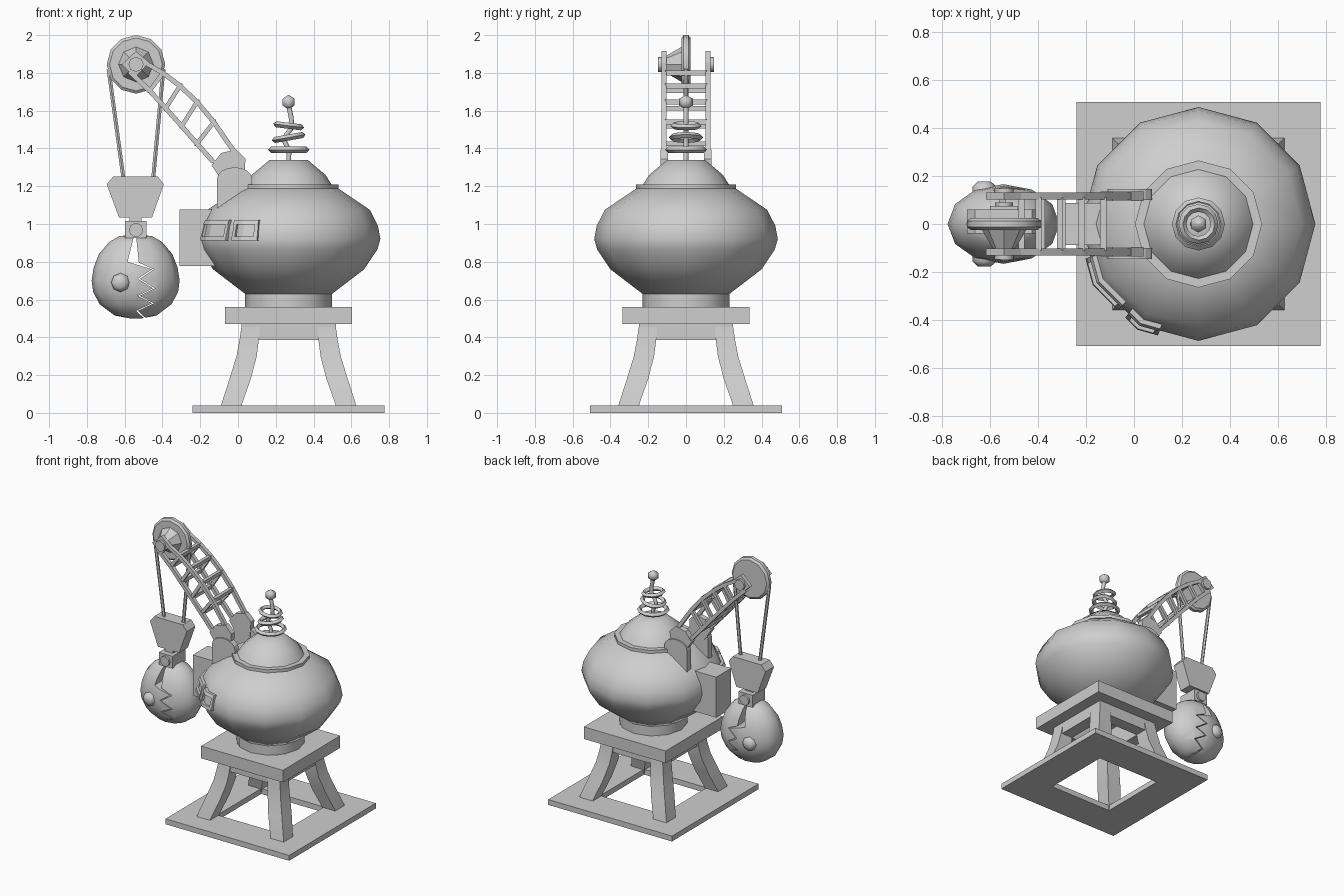
import bpy, bmesh, math
from mathutils import Vector

if "Cube" in bpy.data.objects:
    bpy.data.objects.remove(bpy.data.objects["Cube"])

CX = 0.268  # centre line of the stand and cabin
grey = bpy.data.materials.new("light grey")
grey.diffuse_color = (0.62, 0.62, 0.62, 1)
grey.use_nodes = True
grey.node_tree.nodes["Principled BSDF"].inputs["Base Color"].default_value = grey.diffuse_color


def finish(name, bm, smooth=None):
    bmesh.ops.recalc_face_normals(bm, faces=bm.faces[:])
    me = bpy.data.meshes.new(name)
    bm.to_mesh(me)
    bm.free()
    me.materials.append(grey)
    ob = bpy.data.objects.new(name, me)
    bpy.context.collection.objects.link(ob)
    bpy.ops.object.select_all(action='DESELECT')
    ob.select_set(True)
    bpy.context.view_layer.objects.active = ob
    if smooth:
        bpy.ops.object.shade_smooth_by_angle(angle=math.radians(smooth))
    return ob


def loft(name, loops, closed=False, smooth=None):
    """Skin a row of equal point loops; cap the ends or join them in a ring."""
    bm = bmesh.new()
    vs = [[bm.verts.new(p) for p in lp] for lp in loops]
    n = len(vs[0])
    for i in range(len(vs) - (0 if closed else 1)):
        a, b = vs[i], vs[(i + 1) % len(vs)]
        for j in range(n):
            k = (j + 1) % n
            bm.faces.new((a[j], a[k], b[k], b[j]))
    if not closed:
        bm.faces.new(vs[0])
        bm.faces.new(vs[-1])
    return finish(name, bm, smooth)


def lathe(name, profile, c, seg=12, axis='Z', squash=1.0, smooth=50, phase=0.0):
    loops = []
    for r, h in profile:
        lp = []
        for i in range(seg):
            a = 2 * math.pi * (i + phase) / seg
            u, v = r * math.cos(a), r * math.sin(a)
            lp.append((c[0] + u, c[1] + v * squash, c[2] + h) if axis == 'Z'
                      else (c[0] + u, c[1] + h, c[2] + v))
        loops.append(lp)
    return loft(name, loops, smooth=smooth)


def prism(name, pts, y0, y1):
    return loft(name, [[(x, y, z) for x, z in pts] for y in (y0, y1)])


def box(name, x0, x1, y0, y1, z0, z1):
    return prism(name, [(x0, z0), (x1, z0), (x1, z1), (x0, z1)], y0, y1)


def square(h, z):
    return [(CX + sx * h, sy * h, z) for sx, sy in ((-1, -1), (1, -1), (1, 1), (-1, 1))]


def square_ring(name, out, inn, z0, z1):
    loft(name, [square(out, z0), square(out, z1), square(inn, z1), square(inn, z0)], closed=True)


def tube(name, pts, r, seg=8, smooth=50):
    pts = [Vector(p) for p in pts]
    loops = []
    for i, p in enumerate(pts):
        d = (pts[min(i + 1, len(pts) - 1)] - pts[max(i - 1, 0)]).normalized()
        u = d.cross(Vector((0, 1, 0)) if abs(d.y) < 0.9 else Vector((0, 0, 1))).normalized()
        v = d.cross(u)
        loops.append([p + r * (math.cos(a) * u + math.sin(a) * v)
                      for a in (2 * math.pi * (k + 0.5) / seg for k in range(seg))])
    loft(name, loops, smooth=smooth)


# Stand: plate, splayed legs, upper frame and slab
square_ring("base_plate", 0.508, 0.257, 0, 0.04)
square_ring("leg_frame", 0.25, 0.16, 0.385, 0.47)
square_ring("top_slab", 0.336, 0.165, 0.47, 0.56)
for sx in (-1, 1):
    for sy in (-1, 1):
        loops = []
        for z, a, b in ((0.0, 0.256, 0.365), (0.05, 0.246, 0.355), (0.18, 0.2, 0.313),
                        (0.3, 0.169, 0.276), (0.385, 0.158, 0.26), (0.475, 0.15, 0.247)):
            loops.append([(CX + sx * x, sy * y, z) for x, y in ((a, a), (b, a), (b, b), (a, b))])
        loft("leg", loops, smooth=40)

# Cabin: neck, round body, collar and dome
lathe("neck", [(0.23, 0.555), (0.23, 0.64)], (CX, 0, 0))
lathe("body", [(0.23, 0.63), (0.40, 0.76), (0.47, 0.865), (0.486, 0.92), (0.473, 0.99),
               (0.43, 1.075), (0.26, 1.19)], (CX, 0, 0), smooth=60)
lathe("collar", [(0.264, 1.18), (0.264, 1.21)], (CX, 0, 0))
lathe("dome", [(0.23, 1.205), (0.195, 1.26), (0.1, 1.34)], (CX, 0, 0))

# Antenna: wavy stem, tilted rings and tip ball
tube("antenna_stem", [(CX, 0, 1.33), (0.27, 0, 1.39), (0.245, 0, 1.44), (0.255, 0, 1.47),
                      (0.285, 0, 1.51), (0.282, 0, 1.56), (CX, 0, 1.63)], 0.014)
for z, r, tilt in ((1.393, 0.094, 0), (1.458, 0.075, -10), (1.52, 0.067, 7)):
    bpy.ops.mesh.primitive_torus_add(major_radius=r, minor_radius=0.016, major_segments=12,
                                     minor_segments=4, location=(CX, 0, z),
                                     rotation=(0, math.radians(tilt), 0))
    ring = bpy.context.object
    ring.name = "antenna_ring"
    ring.data.materials.append(grey)
    bpy.ops.object.shade_smooth_by_angle(angle=math.radians(65))
lathe("antenna_ball", [(0.004, -0.037), (0.036, -0.018), (0.036, 0.018), (0.004, 0.037)],
      (CX, 0, 1.645), seg=6, phase=0.5, smooth=65)


# Windows that wrap around the corners of the twelve-sided body
def wall(deg, z, off):
    r = 0.486 - 0.013 * (z - 0.92) / 0.07 if z < 0.99 else 0.473 - 0.043 * (z - 0.99) / 0.085
    r = r * math.cos(math.radians(15)) / math.cos(math.radians(deg % 30 - 15)) + off
    a = math.radians(deg)
    return (CX + r * math.cos(a), r * math.sin(a), z)


def bent_bar(name, angles, z0, z1, off):
    loft(name, [[wall(a, z0, -0.02), wall(a, z0, off), wall(a, z1, off), wall(a, z1, -0.02)]
                for a in angles])


for a0, mid, a1 in ((197, 210, 227), (232, 240, 250)):
    bent_bar("window_sill", (a0, mid, a1), 0.912, 0.934, 0.02)
    bent_bar("window_head", (a0, mid, a1), 0.998, 1.02, 0.02)
    bent_bar("window_side", (a0, a0 + 2.5), 0.912, 1.02, 0.02)
    bent_bar("window_side", (a1 - 2.5, a1), 0.912, 1.02, 0.02)
    bent_bar("window_pane", (a0 + 1, mid, a1 - 1), 0.93, 1.0, 0.004)

# Counterweight box behind the cabin
box("rear_box", -0.31, -0.1, -0.088, 0.088, 0.777, 1.078)

# Crane arm: two ladder sides, cross rungs, feet, tips and brackets
UP = [(-0.48, 1.86), (-0.39, 1.81), (-0.30, 1.742), (-0.21, 1.657), (-0.12, 1.55), (-0.01, 1.39)]
LOW = [(-0.585, 1.80), (-0.475, 1.695), (-0.39, 1.602), (-0.305, 1.507), (-0.225, 1.415),
       (-0.14, 1.32)]


def inset(p, q, t=0.026):
    p, q = Vector(p), Vector(q)
    return tuple(p + (q - p).normalized() * t)


bracket = [(-0.11, 1.0), (0.075, 1.0), (0.075, 1.24)]
bracket += [(-0.018 + 0.093 * math.cos(a), 1.24 + 0.06 * math.sin(a))
            for a in (math.pi * k / 8 for k in range(1, 8))] + [(-0.11, 1.24)]
for s in (-1, 1):
    y0, y1 = s * 0.102, s * 0.13
    for name, A, B in (("upper_chord", UP, LOW), ("lower_chord", LOW, UP)):
        prism(name, A + [inset(a, b) for a, b in zip(A, B)][::-1], y0, y1)
    for u, l in zip(UP[1:5], LOW[1:5]):
        a, b = inset(u, l, 0.01), inset(l, u, 0.01)
        tube("side_strut", [(a[0], s * 0.116, a[1]), (b[0], s * 0.116, b[1])], 0.016, 4, None)
    prism("arm_tip", [(-0.54, 1.915), (-0.47, 1.855), (-0.545, 1.775), (-0.615, 1.845)], y0, y1)
    prism("arm_foot", [(-0.14, 1.31), (-0.09, 1.375), (-0.01, 1.395), (0.04, 1.345),
                       (0.03, 1.22), (-0.08, 1.22)], s * 0.095, s * 0.135)
    prism("arm_bracket", bracket, s * 0.1, s * 0.145)
    lathe("axle_nut", [(0.04, s * 0.125), (0.04, s * 0.147)], (-0.54, 0, 1.845), 8, 'Y')
for u, l in zip(UP[1:5], LOW[1:5]):
    for p in (inset(u, l, 0.013), inset(l, u, 0.013)):
        tube("arm_rung", [(p[0], -0.11, p[1]), (p[0], 0.11, p[1])], 0.018, 4, None)

# Pulley wheel with cone hub, axle and cables
hub = (-0.54, 0, 1.845)
lathe("pulley_wheel", [(0.14, -0.024), (0.155, -0.012), (0.155, 0.012), (0.14, 0.024)],
      hub, 12, 'Y', smooth=32)
lathe("pulley_cone", [(0.045, -0.105), (0.095, -0.02)], hub, 8, 'Y', smooth=None)
lathe("pulley_axle", [(0.025, -0.13), (0.025, 0.02)], hub, 8, 'Y')
tube("left_cable", [(-0.685, 0, 1.82), (-0.605, 0, 1.23)], 0.012, 6)
tube("right_cable", [(-0.395, 0, 1.82), (-0.45, 0, 1.23)], 0.012, 6)

# Hoist block and swivel
prism("hoist_block", [(-0.66, 1.252), (-0.425, 1.252), (-0.393, 1.21), (-0.455, 1.035),
                      (-0.63, 1.035), (-0.695, 1.21)], -0.04, 0.06)
box("swivel_neck", -0.575, -0.51, -0.035, 0.035, 1.0, 1.04)
box("swivel_box", -0.598, -0.485, -0.075, 0.075, 0.925, 1.015)
lathe("swivel_pin", [(0.037, -0.09), (0.037, 0.09)], (-0.54, 0, 0.968), 10, 'Y')

# Grab: egg shape split into two toothed jaws
EGG = [(0.03, 0.5), (0.11, 0.515), (0.19, 0.575), (0.225, 0.64), (0.233, 0.7), (0.222, 0.77),
       (0.195, 0.84), (0.14, 0.905), (0.085, 0.937), (0.02, 0.94)]
TEETH = [(-0.455, 0.76), (-0.53, 0.71), (-0.45, 0.66), (-0.53, 0.62), (-0.455, 0.58),
         (-0.54, 0.54), (-0.475, 0.48)]
left = [(-0.55, 1.0), (-0.55, 0.94), (-0.585, 0.80)] + TEETH + [(-0.9, 0.48), (-0.9, 1.0)]
right = [(-0.54, 1.0), (-0.54, 0.94), (-0.525, 0.795)] + [(x + 0.01, z) for x, z in TEETH]
right += [(-0.2, 0.48), (-0.2, 1.0)]
for name, outline in (("left_jaw", left), ("right_jaw", right)):
    cutter = prism("jaw_cutter", outline, -0.3, 0.3)
    cutter.hide_render = True
    jaw = lathe(name, EGG, (-0.542, 0, 0), 12, squash=0.71, smooth=None)
    mod = jaw.modifiers.new("split", 'BOOLEAN')
    mod.operation = 'INTERSECT'
    mod.solver = 'EXACT'
    mod.object = cutter
    bpy.ops.object.modifier_apply(modifier=mod.name)
    bpy.data.objects.remove(cutter)
    bpy.ops.object.shade_smooth_by_angle(angle=math.radians(45))
for s in (-1, 1):
    lathe("jaw_bolt", [(0.05, s * 0.12), (0.05, s * 0.155), (0.028, s * 0.176)],
          (-0.622, 0, 0.69), 8, 'Y')
